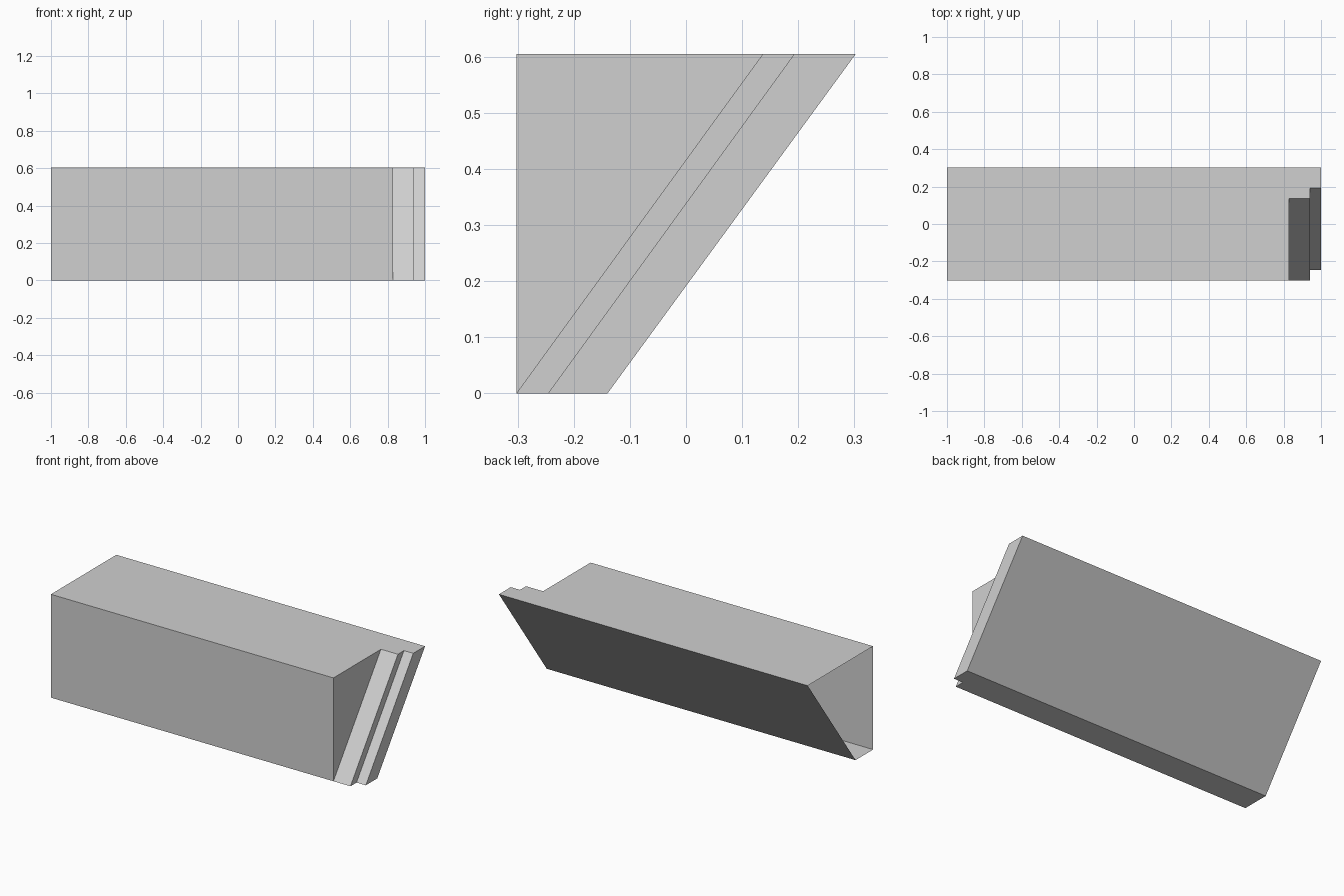
import bpy
import bmesh

if "Cube" in bpy.data.objects:
    bpy.data.objects.remove(bpy.data.objects["Cube"])

H = 0.605                      # height
BACK = (-0.14, 0.3025)         # y of the sloping back at floor and at top

# Sections along x: start, end, y of the front face at floor and at top
SECTIONS = [
    (-1.0, 0.83, (-0.3025, -0.3025)),   # main body, upright front
    (0.83, 0.94, (-0.3025, 0.137)),     # first slanted step
    (0.94, 1.0, (-0.246, 0.193)),       # second slanted step
]

grey = bpy.data.materials.new("light grey")
grey.diffuse_color = (0.63, 0.63, 0.63, 1)
grey.use_nodes = True
grey.node_tree.nodes["Principled BSDF"].inputs["Base Color"].default_value = grey.diffuse_color

bm = bmesh.new()


def face(*points):
    bm.faces.new([bm.verts.new(p) for p in points])


def edge(x, ys):
    """Floor and top points of a sloping edge at x."""
    return (x, ys[0], 0), (x, ys[1], H)


for i, (x0, x1, front) in enumerate(SECTIONS):
    f0, t0 = edge(x0, front)
    f1, t1 = edge(x1, front)
    bf0, bt0 = edge(x0, BACK)
    bf1, bt1 = edge(x1, BACK)
    face(f0, f1, t1, t0)           # front
    face(t0, t1, bt1, bt0)         # top
    face(bf0, bt0, bt1, bf1)       # sloping back
    face(f0, bf0, bf1, f1)         # floor
    # Step wall facing +x, up to the next section's front (left end stays open)
    nxt = SECTIONS[i + 1][2] if i + 1 < len(SECTIONS) else BACK
    nf, nt = edge(x1, nxt)
    if nf == f1:
        face(f1, nt, t1)
    else:
        face(f1, nf, nt, t1)

bmesh.ops.remove_doubles(bm, verts=bm.verts, dist=1e-5)
mesh = bpy.data.meshes.new("stepped_wedge_shell")
bm.to_mesh(mesh)
bm.free()
mesh.materials.append(grey)
obj = bpy.data.objects.new("stepped_wedge_shell", mesh)
bpy.context.collection.objects.link(obj)
